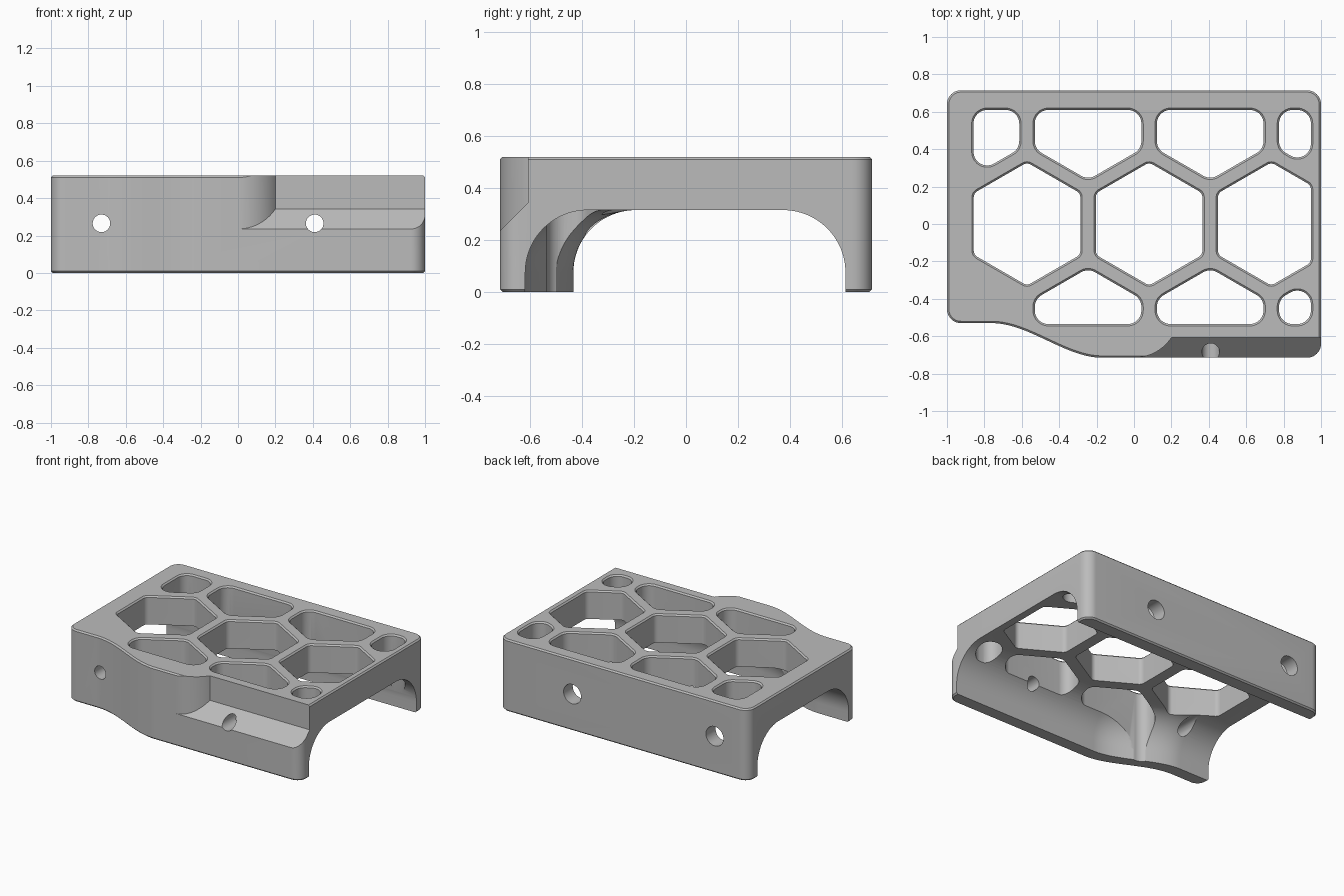
import bpy, bmesh, math
from mathutils import Vector

cube = bpy.data.objects.get("Cube")
if cube:
    bpy.data.objects.remove(cube, do_unlink=True)

HEIGHT, HALF_Y = 0.52, 0.715
grey = bpy.data.materials.new("mid_grey")
grey.use_nodes = True
grey.diffuse_color = (0.5, 0.5, 0.5, 1)
grey.node_tree.nodes["Principled BSDF"].inputs["Base Color"].default_value = (0.5, 0.5, 0.5, 1)


def front_y(x):
    """Plan curve of the front wall: a step forward with an S bend."""
    t = min(max((x + 0.76) / 0.59, 0), 1)
    return -0.53 - 0.185 * t * t * (3 - 2 * t)


def bend_stations(n=28):
    return [-0.76 + 0.59 * i / n for i in range(n + 1)]


def rounded(points, steps=10):
    """Fillet each (x, y, radius) corner of a counter-clockwise polygon."""
    out = []
    for i, (x, y, r) in enumerate(points):
        p = Vector((x, y))
        if not r:
            out.append(p)
            continue
        a = (Vector(points[i - 1][:2]) - p).normalized()
        b = (Vector(points[(i + 1) % len(points)][:2]) - p).normalized()
        half = a.angle(b) / 2
        centre = p + (a + b).normalized() * r / math.sin(half)
        start = p + a * r / math.tan(half) - centre
        turn = math.pi - 2 * half
        for k in range(steps + 1):
            ang = turn * k / steps
            c, s = math.cos(ang), math.sin(ang)
            out.append(centre + Vector((start.x * c - start.y * s, start.x * s + start.y * c)))
    return out


def inset(points, d):
    out = []
    for i, p in enumerate(points):
        a = (p - points[i - 1]).normalized()
        b = (points[(i + 1) % len(points)] - p).normalized()
        n = Vector((-a.y - b.y, a.x + b.x)).normalized()
        out.append(p + n * d / max(n.dot(Vector((-a.y, a.x))), 0.5))
    return out


def loft(bm, loops):
    """Skin closed loops of equal length and cap both ends."""
    rings = [[bm.verts.new(co) for co in loop] for loop in loops]
    n = len(rings[0])
    for lo, hi in zip(rings, rings[1:]):
        for i in range(n):
            j = (i + 1) % n
            bm.faces.new((lo[i], lo[j], hi[j], hi[i]))
    bm.faces.new(rings[0][::-1])
    bm.faces.new(rings[-1])


def prism(bm, outline, levels):
    loft(bm, [[(p.x, p.y, z) for p in inset(outline, d)] for z, d in levels])


def make(name, bm):
    bmesh.ops.recalc_face_normals(bm, faces=bm.faces)
    mesh = bpy.data.meshes.new(name)
    bm.to_mesh(mesh)
    bm.free()
    mesh.materials.append(grey)
    obj = bpy.data.objects.new(name, mesh)
    bpy.context.collection.objects.link(obj)
    return obj


def clip(poly, axis, limit, sign):
    """Keep the part of a polygon where sign * coordinate <= sign * limit."""
    out = []
    for i, p in enumerate(poly):
        q = poly[i - 1]
        dp, dq = sign * (p[axis] - limit), sign * (q[axis] - limit)
        if dp * dq < 0:
            out.append(q.lerp(p, dq / (dq - dp)))
        if dp <= 0:
            out.append(p)
    return out


# Body block with small chamfers at top and bottom
corner = 0.075
plan = [(-1, front_y(-1), corner)] + [(x, front_y(x), 0) for x in bend_stations()]
plan += [(1, -HALF_Y, corner), (1, HALF_Y, corner), (-1, HALF_Y, corner)]
bm = bmesh.new()
prism(bm, rounded(plan), [(0, 0.01), (0.01, 0), (HEIGHT - 0.01, 0), (HEIGHT, 0.01)])
body = make("honeycomb_bracket", bm)

# Underside channel whose front wall follows the S bend
bm = bmesh.new()
loops = []
R, BACK, SPRING, N = 0.24, 0.613, 0.075, 20
for x in [-1.1] + bend_stations() + [1.1]:
    w = front_y(x) + 0.097
    arc = [(math.cos(math.pi / 2 * k / N), math.sin(math.pi / 2 * k / N)) for k in range(N + 1)]
    section = [(w, -0.1)] + [(w + R - R * c, SPRING + R * s) for c, s in arc]
    section += [(BACK - R + R * c, SPRING + R * s) for c, s in reversed(arc)] + [(BACK, -0.1)]
    loops.append([(x, y, z) for y, z in section])
loft(bm, loops)
channel = make("channel_cutter", bm)

# Honeycomb openings, trimmed to the frame
bm = bmesh.new()
PITCH, APOTHEM = 0.653, 0.285
ROW = PITCH * math.sqrt(3) / 2
for row in (-1, 0, 1):
    for col in range(4 if row else 3):
        if row == -1 and col == 0:
            continue  # solid corner pad
        cx = -0.572 + PITCH * (col - (0.5 if row else 0))
        hexagon = [Vector((cx, row * ROW)) + Vector((math.cos(a), math.sin(a))) * APOTHEM / math.cos(math.pi / 6)
                   for a in (math.pi / 6 + k * math.pi / 3 for k in range(6))]
        for axis, limit, sign in ((0, -0.858, -1), (0, 0.946, 1), (1, -0.535, -1), (1, 0.61, 1)):
            hexagon = clip(hexagon, axis, limit, sign)
        radius = 0.073 if row else 0.04
        prism(bm, rounded([(p.x, p.y, radius) for p in hexagon]),
              [(-0.1, 0), (HEIGHT - 0.01, 0), (HEIGHT + 0.01, -0.02)])
openings = make("opening_cutter", bm)

# Front ledge with a sloped floor and a curved end
bm = bmesh.new()
edge = [Vector((0.24 * math.sin(a), -0.475 - 0.24 * math.cos(a)))
        for a in (math.asin(0.2 / 0.24) * k / 16 for k in range(17))]
edge += [Vector((1.2, edge[-1].y)), Vector((1.2, -0.8)), Vector((0, -0.8))]
loft(bm, [[(p.x, p.y, 0.235 + p.y + HALF_Y) for p in edge], [(p.x, p.y, 0.8) for p in edge]])
ledge = make("ledge_cutter", bm)

# Screw holes: narrow in the front wall, wide in the back wall
bm = bmesh.new()
for x in (-0.73, 0.41):
    for radius, y0, y1 in ((0.047, -0.8, -0.15), (0.07, 0.38, 0.8)):
        ring = [(x + radius * math.cos(a), 0.265 + radius * math.sin(a))
                for a in (math.tau * k / 40 for k in range(40))]
        loft(bm, [[(px, y, pz) for px, pz in ring] for y in (y0, y1)])
screws = make("screw_hole_cutter", bm)

# Carve the body, then remove the cutters
bpy.ops.object.select_all(action="DESELECT")
bpy.context.view_layer.objects.active = body
body.select_set(True)
for cutter in (channel, ledge, openings, screws):
    cutter.hide_render = True
    mod = body.modifiers.new(cutter.name, "BOOLEAN")
    mod.operation, mod.solver, mod.object = "DIFFERENCE", "EXACT", cutter
    bpy.ops.object.modifier_apply(modifier=mod.name)
    bpy.data.objects.remove(cutter, do_unlink=True)
bpy.ops.object.shade_smooth_by_angle(angle=math.radians(30))
